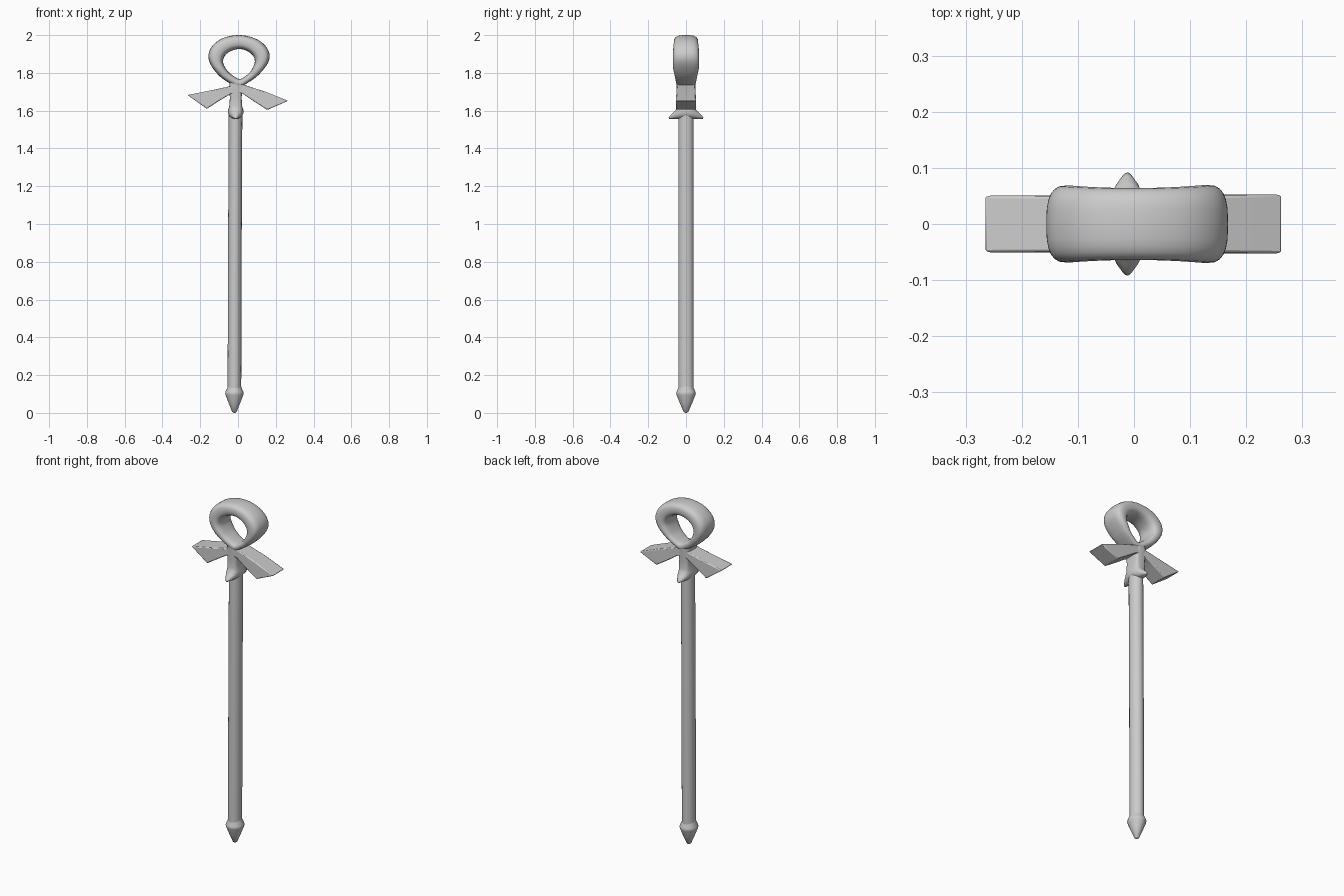
import bpy, bmesh, math
from mathutils import Vector

if "Cube" in bpy.data.objects:
    bpy.data.objects.remove(bpy.data.objects["Cube"], do_unlink=True)

stone = bpy.data.materials.new("plain grey")
stone.use_nodes = True
GREY = (0.6, 0.6, 0.6, 1)
stone.diffuse_color = GREY
stone.node_tree.nodes["Principled BSDF"].inputs["Base Color"].default_value = GREY


def loft(name, rings, closed=False, angle=40):
    """Skin a list of equal-length point rings, closing or capping the ends."""
    bm = bmesh.new()
    rows = [[bm.verts.new(p) for p in ring] for ring in rings]
    n, m = len(rows), len(rows[0])
    for i in range(n if closed else n - 1):
        a, b = rows[i], rows[(i + 1) % n]
        for j in range(m):
            k = (j + 1) % m
            bm.faces.new((a[j], a[k], b[k], b[j]))
    if not closed:
        bm.faces.new(rows[0])
        bm.faces.new(rows[-1])
    bmesh.ops.recalc_face_normals(bm, faces=bm.faces)
    mesh = bpy.data.meshes.new(name)
    bm.to_mesh(mesh)
    bm.free()
    mesh.materials.append(stone)
    obj = bpy.data.objects.new(name, mesh)
    bpy.context.collection.objects.link(obj)
    bpy.ops.object.select_all(action="DESELECT")
    obj.select_set(True)
    bpy.context.view_layer.objects.active = obj
    bpy.ops.object.shade_smooth_by_angle(angle=math.radians(angle))
    return obj


def oval(rx, ry, power=2, count=32):
    """Superellipse outline; a higher power is boxier."""
    pts = []
    for i in range(count):
        c, s = (f(math.tau * i / count) for f in (math.cos, math.sin))
        pts.append((math.copysign(abs(c) ** (2 / power), c) * rx,
                    math.copysign(abs(s) ** (2 / power), s) * ry))
    return pts


def level(cx, z, rx, ry, power=2):
    return [(cx + x, y, z) for x, y in oval(rx, ry, power)]


def smooth_closed(points, steps=6):
    """Closed smooth curve through the control points."""
    out, n = [], len(points)
    for i in range(n):
        a, b, c, d = (Vector(points[(i + k) % n]) for k in (-1, 0, 1, 2))
        for s in range(steps):
            t = s / steps
            out.append(b + (c - a) * t / 2 + (2 * a - 5 * b + 4 * c - d) * t * t / 2
                       + (3 * b - a - 3 * c + d) * t ** 3 / 2)
    return out


# Shaft with a slight lean
loft("shaft", [level(-0.019, 0.11, 0.036, 0.041), level(-0.017, 0.8, 0.036, 0.041),
               level(-0.013, 1.6, 0.036, 0.041)])

# Pointed foot
loft("pointed_foot", [level(-0.019, z, r, r * 1.06) for z, r in (
    (0, 0.004), (0.006, 0.012), (0.05, 0.03), (0.095, 0.047), (0.104, 0.049),
    (0.112, 0.047), (0.135, 0.037), (0.15, 0.034))], angle=60)

# Neck that flares front and back into a rounded collar
loft("flared_neck", [level(-0.012, z, rx, ry, p) for z, rx, ry, p in (
    (1.557, 0.01, 0.09, 2), (1.562, 0.024, 0.092, 2), (1.572, 0.034, 0.086, 2),
    (1.588, 0.041, 0.07, 2.2), (1.605, 0.04, 0.053, 2.6), (1.625, 0.034, 0.047, 4),
    (1.67, 0.031, 0.047, 5), (1.72, 0.036, 0.049, 5), (1.755, 0.03, 0.05, 5))], angle=60)


# Spreading side arms: each station is (upper x, z, lower x, z, half depth)
def arm(name, stations):
    rings = []
    for ux, uz, lx, lz, d in stations:
        rings.append([(ux, -d, uz), (ux, d, uz), (lx, d, lz), (lx, -d, lz)])
    obj = loft(name, rings)
    bev = obj.modifiers.new("soft_edges", "BEVEL")
    bev.width, bev.segments = 0.005, 2


arm("left_arm", [(-0.02, 1.755, -0.02, 1.7, 0.047), (0.04, 1.734, 0.025, 1.69, 0.048),
                 (0.14, 1.702, 0.08, 1.652, 0.051), (0.265, 1.652, 0.155, 1.604, 0.053)])
arm("right_arm", [(0.02, 1.755, 0.02, 1.7, 0.047), (-0.04, 1.73, -0.04, 1.688, 0.048),
                  (-0.14, 1.708, -0.095, 1.655, 0.05), (-0.267, 1.683, -0.165, 1.61, 0.051)])

# Teardrop loop: matching points on the outer and inner outline
outer = smooth_closed([(0.01, 2.0), (0.1, 1.978), (0.156, 1.928), (0.164, 1.865),
                       (0.11, 1.79), (0.035, 1.737), (0.005, 1.725), (-0.03, 1.737),
                       (-0.1, 1.785), (-0.152, 1.86), (-0.146, 1.928), (-0.085, 1.982)])
inner = smooth_closed([(0.01, 1.926), (0.05, 1.915), (0.081, 1.888), (0.088, 1.852),
                       (0.065, 1.806), (0.03, 1.776), (0.01, 1.768), (-0.012, 1.776),
                       (-0.053, 1.808), (-0.078, 1.852), (-0.07, 1.89), (-0.035, 1.917)])
rings = []
for o, i in zip(outer, inner):
    mid, half = (o + i) / 2, (o - i) / 2
    depth = min(0.064 + 0.35 * mid.x ** 2, 0.05 + (mid.y - 1.74) * 0.22)
    rings.append([(mid.x + half.x * u, y, mid.y + half.y * u)
                  for u, y in oval(1, depth, 2.9, 24)])
loft("teardrop_loop", rings, closed=True, angle=80)
